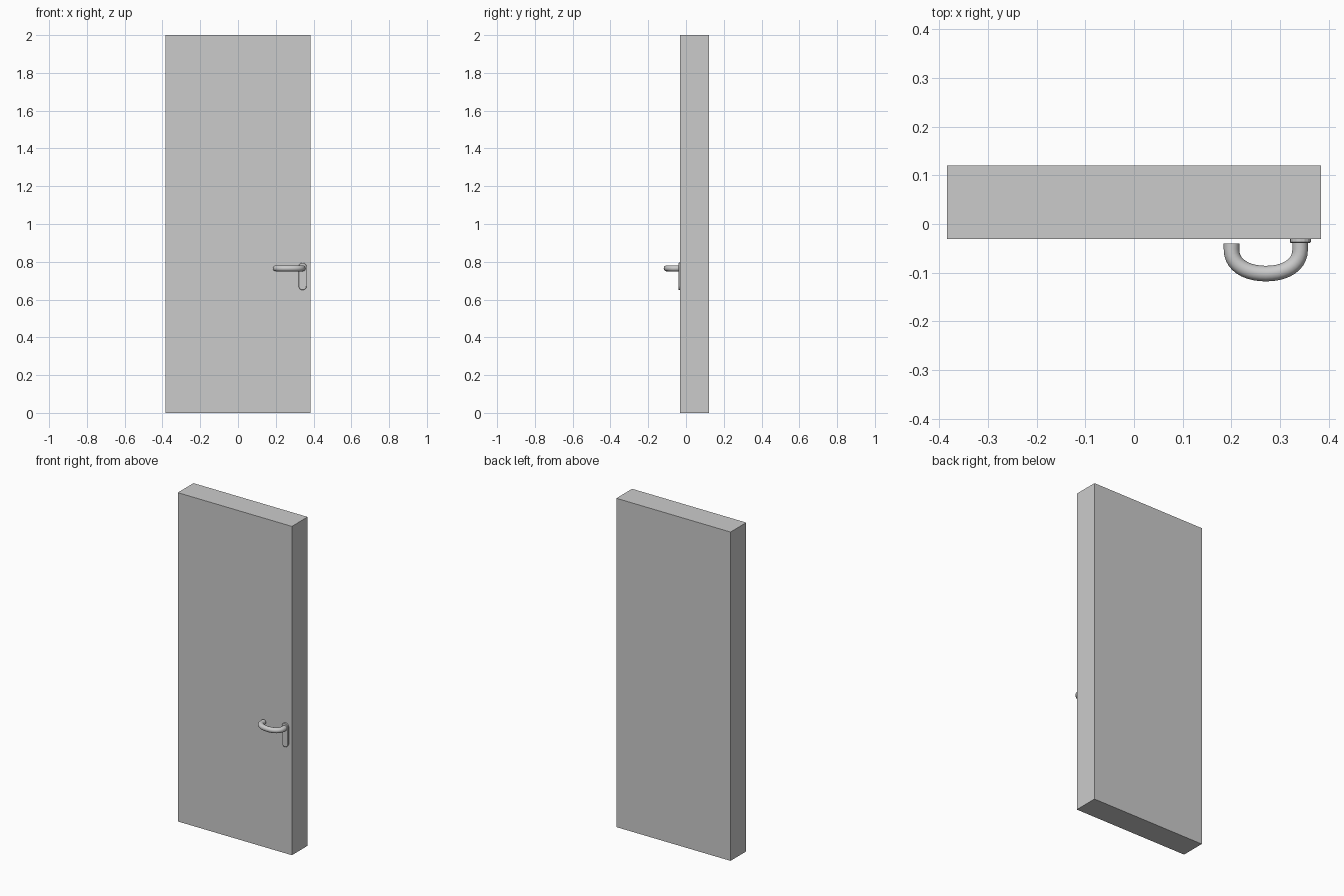
import bpy, bmesh, math

if "Cube" in bpy.data.objects:
    bpy.data.objects.remove(bpy.data.objects["Cube"])

# door slab
bpy.ops.mesh.primitive_cube_add(size=1, location=(0, 0.045, 1))
door = bpy.context.object
door.name = "door_slab"
door.scale = (0.768, 0.151, 2)
bpy.ops.object.transform_apply(location=True, scale=True)


# backplate: stadium outline, extruded toward the front
def stadium(cx, z_low, z_high, r, y, steps=8):
    pts = []
    for zc, start in ((z_high - r, 0), (z_low + r, math.pi)):
        for i in range(steps + 1):
            a = start + math.pi * i / steps
            pts.append((cx + r * math.cos(a), y, zc + r * math.sin(a)))
    return pts


bm = bmesh.new()
rings = [(0.0215, -0.030), (0.0215, -0.037), (0.0195, -0.039)]
loops = []
for r, y in rings:
    inset = rings[0][0] - r
    loops.append([bm.verts.new(p) for p in
                  stadium(0.342, 0.65 + inset, 0.795 - inset, r, y)])
n = len(loops[0])
for a, b in zip(loops, loops[1:]):
    for i in range(n):
        bm.faces.new((a[i], a[(i + 1) % n], b[(i + 1) % n], b[i]))
bm.faces.new(loops[0])
bm.faces.new(loops[-1])
bmesh.ops.recalc_face_normals(bm, faces=bm.faces)
mesh = bpy.data.meshes.new("handle_backplate")
bm.to_mesh(mesh)
bm.free()
plate = bpy.data.objects.new("handle_backplate", mesh)
bpy.context.collection.objects.link(plate)

# lever handle: round tube along a U-shaped path
curve = bpy.data.curves.new("lever_handle", "CURVE")
curve.dimensions = "3D"
curve.bevel_depth = 0.016
curve.bevel_resolution = 4
curve.resolution_u = 10
curve.use_fill_caps = True
path = [  # x, y, handle dx, handle dy
    (0.2005, -0.040, 0, -0.005),
    (0.2005, -0.053, 0, -0.030),
    (0.271, -0.102, 0.042, 0),
    (0.3415, -0.053, 0, 0.004),
    (0.3415, -0.038, 0, 0.005),
]
spline = curve.splines.new("BEZIER")
spline.bezier_points.add(len(path) - 1)
for bp, (x, y, dx, dy) in zip(spline.bezier_points, path):
    bp.handle_left_type = bp.handle_right_type = "FREE"
    bp.co = (x, y, 0.765)
    bp.handle_left = (x - dx, y - dy, 0.765)
    bp.handle_right = (x + dx, y + dy, 0.765)
pts = spline.bezier_points
pts[1].handle_left = (0.2005, -0.049, 0.765)
pts[3].handle_left = (0.3415, -0.083, 0.765)
lever = bpy.data.objects.new("lever_handle", curve)
bpy.context.collection.objects.link(lever)

# smooth the lever, keeping its end caps sharp
bpy.ops.object.select_all(action="DESELECT")
lever.select_set(True)
bpy.context.view_layer.objects.active = lever
bpy.ops.object.convert(target="MESH")
bpy.ops.object.shade_smooth_by_angle(angle=math.radians(40))
